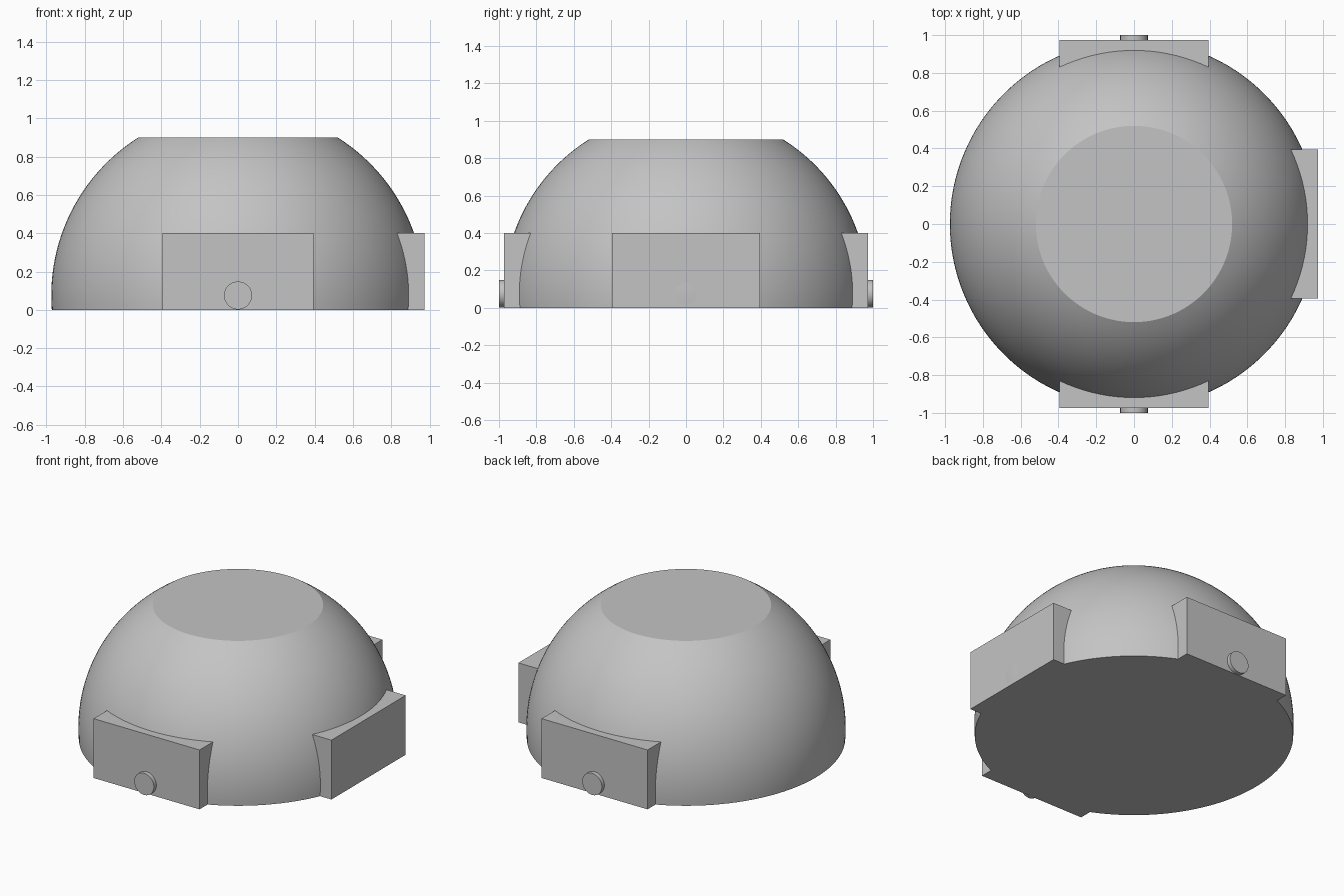
import bpy
import bmesh
import math
from mathutils import Matrix, Vector

old = bpy.data.objects.get("Cube")
if old:
    bpy.data.objects.remove(old, do_unlink=True)

RADIUS, CENTRE_Z, TOP_Z = 0.975, 0.075, 0.9
PAD_OUT, PAD_IN, PAD_HALF, PAD_H = 0.973, 0.78, 0.395, 0.4
PIN_R = 0.073

grey = bpy.data.materials.new("plain_grey")
grey.use_nodes = True
colour = (0.55, 0.55, 0.55, 1)
grey.diffuse_color = colour
grey.node_tree.nodes["Principled BSDF"].inputs["Base Color"].default_value = colour


def finish(name, bm):
    """Turn a bmesh into a smooth-shaded object with sharp edges kept."""
    bmesh.ops.recalc_face_normals(bm, faces=bm.faces)
    mesh = bpy.data.meshes.new(name)
    bm.to_mesh(mesh)
    bm.free()
    mesh.materials.append(grey)
    obj = bpy.data.objects.new(name, mesh)
    bpy.context.collection.objects.link(obj)
    shade(obj)
    return obj


def shade(obj):
    bpy.ops.object.select_all(action="DESELECT")
    obj.select_set(True)
    bpy.context.view_layer.objects.active = obj
    bpy.ops.object.shade_smooth_by_angle(angle=math.radians(30))


# Dome: spin an arc that is cut flat at the top and the base
bm = bmesh.new()
low = math.asin(-CENTRE_Z / RADIUS)
high = math.asin((TOP_Z - CENTRE_Z) / RADIUS)
steps = 32
arc = [low + (high - low) * i / steps for i in range(steps + 1)]
points = [Vector((0, 0, 0))]
points += [Vector((RADIUS * math.cos(a), 0, CENTRE_Z + RADIUS * math.sin(a))) for a in arc]
points.append(Vector((0, 0, TOP_Z)))
verts = [bm.verts.new(p) for p in points]
edges = [bm.edges.new(pair) for pair in zip(verts, verts[1:])]
bmesh.ops.spin(bm, geom=verts + edges, cent=(0, 0, 0), axis=(0, 0, 1),
               angle=math.tau, steps=128, use_duplicate=False)
bmesh.ops.remove_doubles(bm, verts=bm.verts, dist=0.0001)
dome = finish("dome", bm)


# Pads: blocks hollowed to sit against the dome
def add_pad(name, turn):
    bm = bmesh.new()
    size = (2 * PAD_HALF, PAD_OUT - PAD_IN, PAD_H)
    place = Matrix.Translation((0, -(PAD_OUT + PAD_IN) / 2, PAD_H / 2))
    bmesh.ops.create_cube(bm, size=1, matrix=turn @ place @ Matrix.Diagonal((*size, 1)))
    pad = finish(name, bm)
    cut = pad.modifiers.new("dome_hollow", "BOOLEAN")
    cut.operation, cut.solver, cut.object = "DIFFERENCE", "EXACT", dome
    bpy.ops.object.modifier_apply(modifier=cut.name)
    shade(pad)


# Pins: short round pegs standing out of the front and back pads
def add_pin(name, turn):
    bm = bmesh.new()
    place = Matrix.Translation((0, -0.95, CENTRE_Z)) @ Matrix.Rotation(math.pi / 2, 4, "X")
    bmesh.ops.create_cone(bm, cap_ends=True, segments=48, radius1=PIN_R,
                          radius2=PIN_R, depth=0.1, matrix=turn @ place)
    finish(name, bm)


for side, degrees, has_pin in (("front", 0, True), ("left", 90, False), ("back", 180, True)):
    turn = Matrix.Rotation(math.radians(degrees), 4, "Z")
    add_pad(side + "_pad", turn)
    if has_pin:
        add_pin(side + "_pin", turn)
